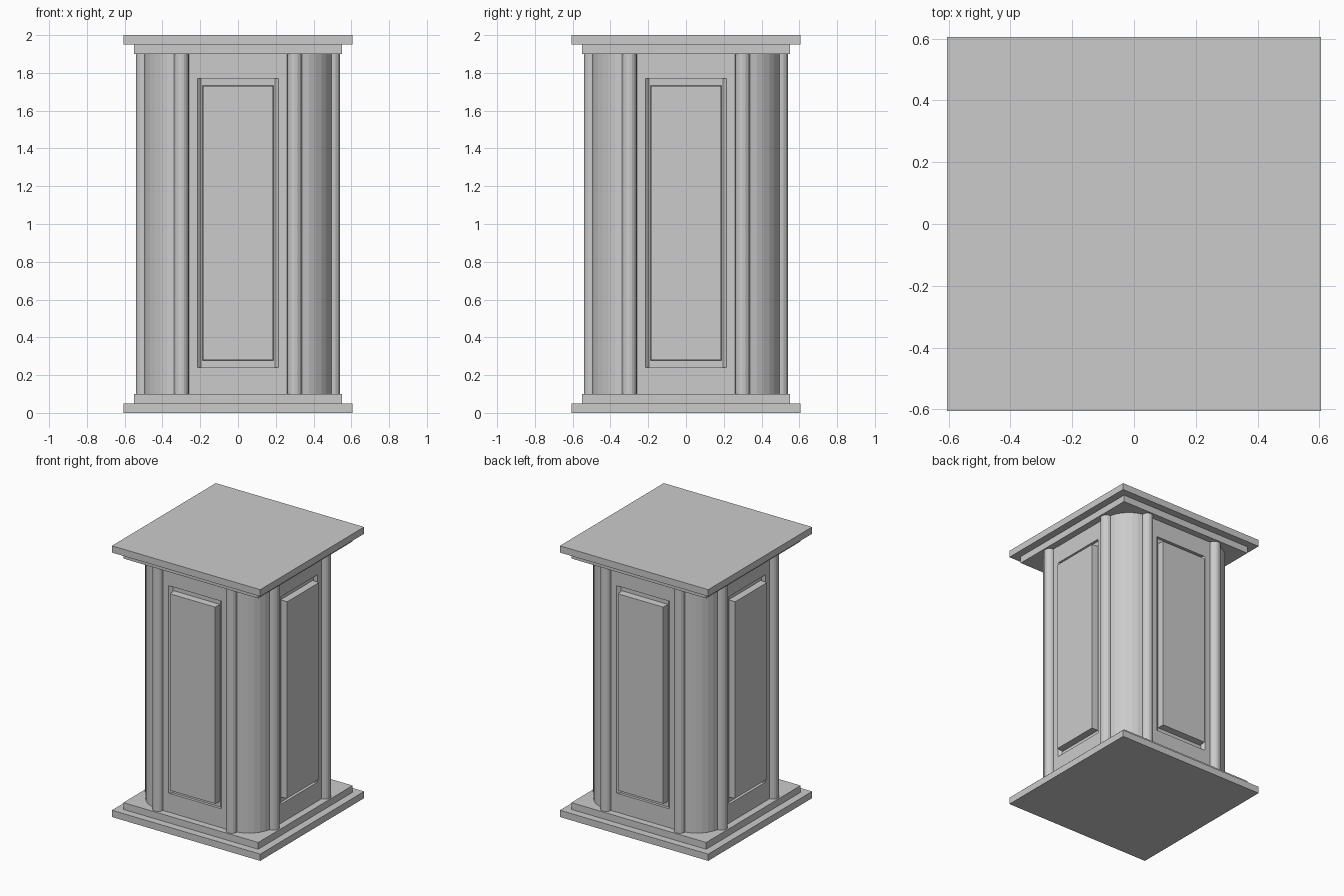
import bpy, bmesh
from math import sin, cos, pi
from mathutils import Matrix, Vector

if "Cube" in bpy.data.objects:
    bpy.data.objects.remove(bpy.data.objects["Cube"])

HALF, R = 0.50, 0.20      # body half width, corner radius
Z0, Z1 = 0.10, 1.90       # body bottom and top


def make_object(name, bm):
    bmesh.ops.recalc_face_normals(bm, faces=bm.faces)
    mesh = bpy.data.meshes.new(name)
    bm.to_mesh(mesh)
    bm.free()
    obj = bpy.data.objects.new(name, mesh)
    bpy.context.collection.objects.link(obj)
    return obj


def loft(bm, ring_a, ring_b):
    """Closed solid between two matching rings."""
    a = [bm.verts.new(p) for p in ring_a]
    b = [bm.verts.new(p) for p in ring_b]
    bm.faces.new(a)
    bm.faces.new(b)
    n = len(a)
    for i in range(n):
        bm.faces.new((a[i], a[(i + 1) % n], b[(i + 1) % n], b[i]))


def rect(hx, y, z0, z1):
    return [Vector(p) for p in ((-hx, y, z0), (hx, y, z0), (hx, y, z1), (-hx, y, z1))]


def turned(ring, k):
    m = Matrix.Rotation(k * pi / 2, 3, 'Z')
    return [m @ p for p in ring]


def slab(name, half, z0, z1):
    bm = bmesh.new()
    ring = [(-half, -half), (half, -half), (half, half), (-half, half)]
    loft(bm, [(x, y, z0) for x, y in ring], [(x, y, z1) for x, y in ring])
    return make_object(name, bm)


# stepped base and cap
slab("base_plinth", 0.605, 0.0, 0.05)
slab("base_step", 0.55, 0.05, 0.10)
slab("cap_step", 0.55, 1.90, 1.95)
slab("cap_top", 0.605, 1.95, 2.0)

# body with rounded corners
bm = bmesh.new()
SEG = 8
outline = []
for k, (sx, sy) in enumerate(((1, 1), (-1, 1), (-1, -1), (1, -1))):
    for i in range(SEG + 1):
        a = (k + i / SEG) * pi / 2
        outline.append((sx * (HALF - R) + R * cos(a), sy * (HALF - R) + R * sin(a)))
loft(bm, [(x, y, Z0) for x, y in outline], [(x, y, Z1) for x, y in outline])
body = make_object("body", bm)

# recesses with splayed sides, one per face
bm = bmesh.new()
for k in range(4):
    loft(bm, turned(rect(0.235, -0.52, 0.24, 1.77), k),
         turned(rect(0.195, -0.48, 0.24, 1.77), k))
cutter = make_object("recess_cutter", bm)
cutter.hide_render = True
cutter.hide_viewport = True
mod = body.modifiers.new("recesses", 'BOOLEAN')
mod.operation = 'DIFFERENCE'
mod.solver = 'EXACT'
mod.object = cutter

# raised panels and half-round columns on each face
for k, side in enumerate(("front", "right", "back", "left")):
    bm = bmesh.new()
    loft(bm, turned(rect(0.185, -0.53, 0.28, 1.73), k),
         turned(rect(0.188, -0.475, 0.277, 1.733), k))
    make_object(side + "_panel", bm)
    for sign, tag in ((-1, "a"), (1, "b")):
        bm = bmesh.new()
        circle = [(sign * 0.30 + 0.04 * cos(i * pi / 8), -HALF + 0.04 * sin(i * pi / 8))
                  for i in range(16)]
        loft(bm, turned([Vector((x, y, Z0)) for x, y in circle], k),
             turned([Vector((x, y, Z1)) for x, y in circle], k))
        make_object(side + "_column_" + tag, bm)
